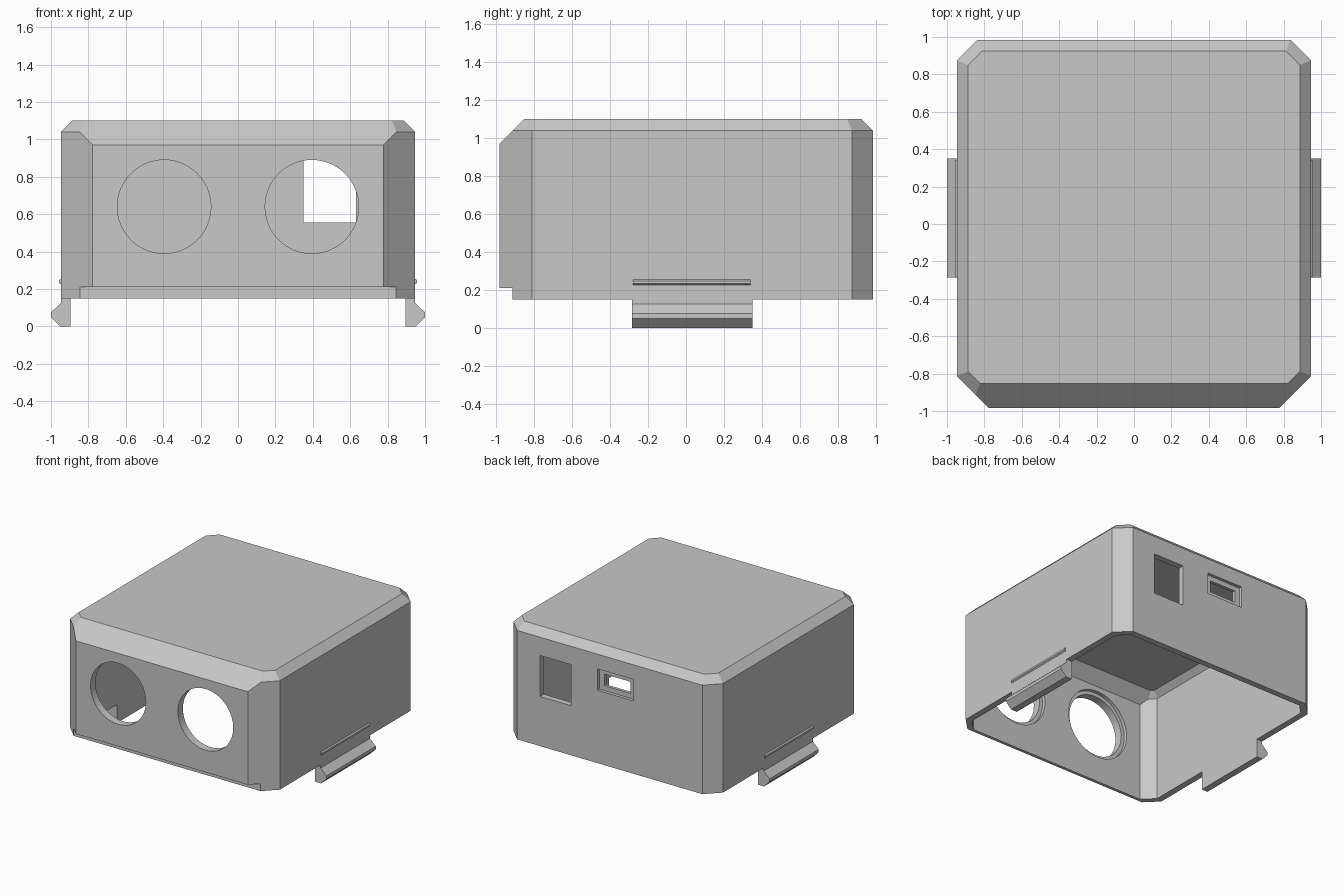
import bpy, bmesh, math
from mathutils import Matrix, Vector

if "Cube" in bpy.data.objects:
    bpy.data.objects.remove(bpy.data.objects["Cube"])

grey = bpy.data.materials.new("plain grey")
grey.use_nodes = True
grey.diffuse_color = (0.58, 0.58, 0.58, 1)
grey.node_tree.nodes["Principled BSDF"].inputs["Base Color"].default_value = grey.diffuse_color


def finish(name, bm):
    bmesh.ops.recalc_face_normals(bm, faces=bm.faces)
    mesh = bpy.data.meshes.new(name)
    bm.to_mesh(mesh)
    bm.free()
    mesh.materials.append(grey)
    obj = bpy.data.objects.new(name, mesh)
    bpy.context.collection.objects.link(obj)
    return obj


def bevelled_block(name, x, front, back, bottom, top, leg_f, leg_b, drop_f, drop):
    """Box with cut vertical corners and a sloped edge around the top."""
    k = drop * math.sqrt(2)
    pts = []

    def ring(z, inset_x, inset_f, inset_b, shrink):
        hx, f, b = x - inset_x, -front - inset_f, back - inset_b
        sum_f, sum_b = x - front - leg_f - shrink, x + back - leg_b - shrink
        for s in (-1, 1):
            for px, py in ((sum_f - f, -f), (hx, hx - sum_f),
                           (hx, sum_b - hx), (sum_b - b, b)):
                pts.append((s * px, py, z))

    ring(bottom, 0, 0, 0, 0)
    shoulder = top - drop
    ring(shoulder, 0, drop_f - drop, 0, 0)
    ring(top, drop, drop_f, drop, k)
    for s in (-1, 1):
        pts.append((s * (x - leg_f), front, top - drop_f))
    bm = bmesh.new()
    verts = [bm.verts.new(p) for p in pts]
    hull = bmesh.ops.convex_hull(bm, input=verts)
    junk = set(hull["geom_interior"]) | set(hull["geom_unused"])
    bmesh.ops.delete(bm, geom=[v for v in junk if isinstance(v, bmesh.types.BMVert)],
                     context="VERTS")
    bmesh.ops.dissolve_limit(bm, angle_limit=math.radians(3),
                             verts=bm.verts, edges=bm.edges)
    return finish(name, bm)


def box(name, x0, x1, y0, y1, z0, z1):
    bm = bmesh.new()
    size = Matrix.Diagonal((x1 - x0, y1 - y0, z1 - z0, 1))
    mid = Vector((x0 + x1, y0 + y1, z0 + z1)) / 2
    bmesh.ops.create_cube(bm, size=1, matrix=Matrix.Translation(mid) @ size)
    return finish(name, bm)


def cylinder(name, x, z, r, y0, y1):
    bm = bmesh.new()
    place = Matrix.Translation((x, (y0 + y1) / 2, z)) @ Matrix.Rotation(math.pi / 2, 4, "X")
    bmesh.ops.create_cone(bm, cap_ends=True, segments=64, radius1=r, radius2=r,
                          depth=y1 - y0, matrix=place)
    return finish(name, bm)


def extrude_y(name, profile, side, y0, y1):
    bm = bmesh.new()
    face = bm.faces.new([bm.verts.new((side * x, y0, z)) for x, z in profile])
    moved = bmesh.ops.extrude_face_region(bm, geom=[face])["geom"]
    bmesh.ops.translate(bm, vec=(0, y1 - y0, 0),
                        verts=[v for v in moved if isinstance(v, bmesh.types.BMVert)])
    return finish(name, bm)


# Hollow case, open underneath
case = bevelled_block("case", 0.947, -0.983, 0.985, 0.15, 1.10, 0.17, 0.11, 0.13, 0.06)
cutters = [
    bevelled_block("cavity", 0.895, -0.89, 0.935, 0.05, 1.05, 0.09, 0.08, 0.09, 0.045),
    box("front_lip_notch", -1.1, 1.1, -1.2, -0.915, 0.05, 0.21),
    box("rear_window", 0.35, 0.63, 0.85, 1.1, 0.555, 0.89),
    box("port_recess", -0.215, 0.11, 0.96, 1.1, 0.745, 0.92),
    box("port_opening", -0.17, 0.065, 0.85, 1.1, 0.785, 0.88),
]
# Round front openings with a wider step on the inside
for side in (-1, 1):
    cutters.append(cylinder("round_opening", side * 0.395, 0.64, 0.25, -1.1, -0.8))
    cutters.append(cylinder("round_step", side * 0.395, 0.64, 0.28, -0.918, -0.8))

for cutter in cutters:
    cutter.hide_render = True
    mod = case.modifiers.new(cutter.name, "BOOLEAN")
    mod.operation = "DIFFERENCE"
    mod.solver = "EXACT"
    mod.object = cutter

# Bake the cuts and drop the cutters
bpy.context.view_layer.update()
graph = bpy.context.evaluated_depsgraph_get()
cut_mesh = bpy.data.meshes.new_from_object(case.evaluated_get(graph))
case.modifiers.clear()
case.data = cut_mesh
for cutter in cutters:
    bpy.data.objects.remove(cutter)

# Clip tabs and finger ridges on both sides
tab = [(0.895, 0), (0.95, 0), (1.0, 0.05), (1.0, 0.075),
       (0.947, 0.125), (0.947, 0.15), (0.895, 0.15)]
ridge = [(0.94, 0.225), (0.947, 0.225), (0.957, 0.233),
         (0.957, 0.247), (0.947, 0.255), (0.94, 0.255)]
for side, label in ((1, "left"), (-1, "right")):
    extrude_y(label + "_clip_tab", tab, side, -0.285, 0.35)
    extrude_y(label + "_ridge", ridge, side, -0.28, 0.34)

# Smooth only the round openings
bpy.ops.object.select_all(action="DESELECT")
case.select_set(True)
bpy.context.view_layer.objects.active = case
bpy.ops.object.shade_smooth_by_angle(angle=math.radians(20))
